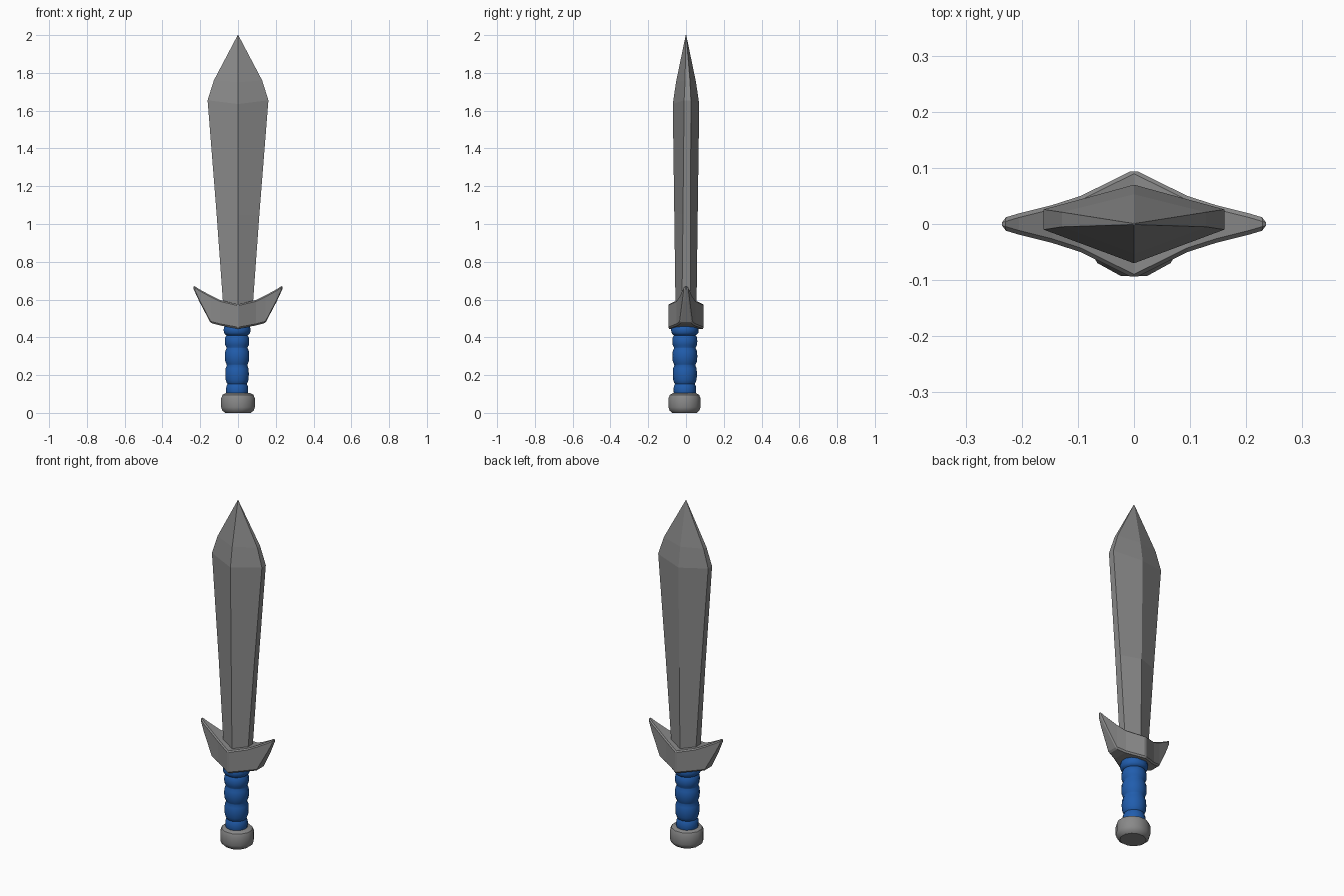
import bpy
import bmesh
from math import cos, sin, pi

cube = bpy.data.objects.get("Cube")
if cube:
    bpy.data.objects.remove(cube, do_unlink=True)


def material(name, color):
    m = bpy.data.materials.new(name)
    m.use_nodes = True
    m.diffuse_color = color
    m.node_tree.nodes["Principled BSDF"].inputs["Base Color"].default_value = color
    return m


steel = material("steel grey", (0.25, 0.25, 0.25, 1))
blue = material("wrap blue", (0.015, 0.11, 0.42, 1))


def loft(name, rings, mat, bevel=0.0, smooth=None):
    """Skin a list of equal-sized point rings and cap both ends."""
    bm = bmesh.new()
    loops = [[bm.verts.new(p) for p in ring] for ring in rings]
    n = len(loops[0])
    for a, b in zip(loops, loops[1:]):
        for i in range(n):
            j = (i + 1) % n
            bm.faces.new((a[i], a[j], b[j], b[i]))
    bm.faces.new(loops[0][::-1])
    bm.faces.new(loops[-1])
    bmesh.ops.remove_doubles(bm, verts=bm.verts, dist=0.0005)
    bmesh.ops.recalc_face_normals(bm, faces=bm.faces)
    mesh = bpy.data.meshes.new(name)
    bm.to_mesh(mesh)
    bm.free()
    mesh.materials.append(mat)
    ob = bpy.data.objects.new(name, mesh)
    bpy.context.collection.objects.link(ob)
    if bevel:
        mod = ob.modifiers.new("worn edges", "BEVEL")
        mod.width = bevel
        mod.segments = 1
        mod.limit_method = "ANGLE"
    if smooth:
        bpy.ops.object.select_all(action="DESELECT")
        ob.select_set(True)
        bpy.context.view_layer.objects.active = ob
        bpy.ops.object.shade_smooth_by_angle(angle=smooth)
    return ob


# Blade: six-sided section with a central ridge and flat cutting edges
def blade_ring(z, w, d, e, dip=0.0, mid=0.0):
    return [(w, mid - e, z), (w, mid + e, z), (0, d, z - dip),
            (-w, mid + e, z), (-w, mid - e, z), (0, -d, z - dip)]


loft("blade", [
    blade_ring(0.52, 0.075, 0.055, 0.022),
    blade_ring(1.05, 0.113, 0.062, 0.020, 0, 0.004),
    blade_ring(1.655, 0.161, 0.070, 0.018, 0.02, 0.008),
    blade_ring(1.76, 0.128, 0.053, 0.013, 0.01, 0.008),
    blade_ring(2.0, 0.0015, 0.0015, 0.001),
], steel)

# Guard: faceted block sweeping up into a horn on each side
half = [(0.235, 0.675, 0.655, 0.010), (0.205, 0.655, 0.59, 0.019),
        (0.145, 0.622, 0.476, 0.034), (0.095, 0.598, 0.463, 0.050)]
stations = half + [(0, 0.575, 0.445, 0.097)]
stations += [(-x, t, b, y) for x, t, b, y in reversed(half)]
loft("guard", [[(x, -y, b), (x, y, b), (x, y, t), (x, -y, t)]
               for x, t, b, y in stations], steel, bevel=0.007)


# Turned parts: rings around the grip axis
def turned(profile, sides, cx=0.0, cy=0.0, squash=1.0):
    step = 2 * pi / sides
    return [[(cx + r * cos((i + 0.5) * step),
              cy + squash * r * sin((i + 0.5) * step), z)
             for i in range(sides)] for r, z in profile]


# Grip: stacked cloth wraps, pinched where they meet
seams = [0.085, 0.155, 0.255, 0.345, 0.413, 0.465]
radii = [0.060, 0.064, 0.066, 0.066, 0.073]
wraps = []
for lo, hi, r in zip(seams, seams[1:], radii):
    for t, s in ((0.03, 0.87), (0.2, 0.97), (0.5, 1.0), (0.8, 0.97), (0.97, 0.87)):
        wraps.append((r * s, lo + (hi - lo) * t))
loft("grip", turned(wraps, 14, -0.005, -0.006), blue, smooth=0.7)

# Pommel: chamfered cap
loft("pommel", turned([(0.070, 0.0), (0.086, 0.012), (0.092, 0.03), (0.092, 0.078),
                       (0.084, 0.096), (0.068, 0.104)], 12, 0, -0.008, 0.95),
     steel, smooth=0.6)
